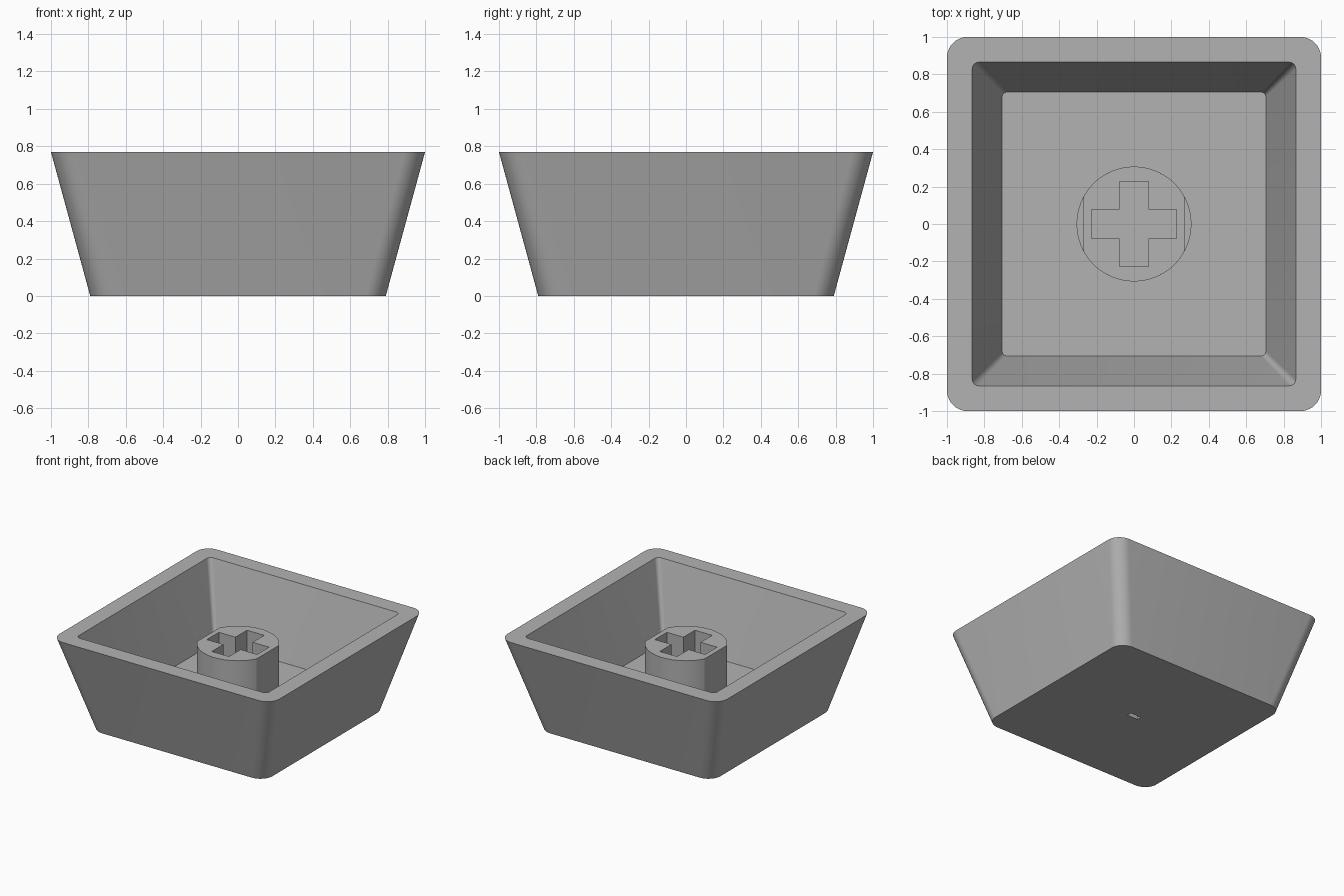
import bpy, bmesh, math

if "Cube" in bpy.data.objects:
    bpy.data.objects.remove(bpy.data.objects["Cube"])

plastic = bpy.data.materials.new("light_grey_plastic")
plastic.diffuse_color = (0.45, 0.45, 0.45, 1)
plastic.use_nodes = True
plastic.node_tree.nodes["Principled BSDF"].inputs["Base Color"].default_value = plastic.diffuse_color


def new_object(name, mesh):
    ob = bpy.data.objects.new(name, mesh)
    bpy.context.collection.objects.link(ob)
    if not mesh.materials:
        mesh.materials.append(plastic)
    return ob


def rounded_square(half, radius, steps=10):
    """Corner-rounded square as a list of (x, y), counter-clockwise."""
    points = []
    c = half - radius
    for k, (sx, sy) in enumerate([(1, 1), (-1, 1), (-1, -1), (1, -1)]):
        for i in range(steps + 1):
            a = math.pi / 2 * (k + i / steps)
            points.append((sx * c + radius * math.cos(a), sy * c + radius * math.sin(a)))
    return points


def smooth(ob):
    bpy.ops.object.select_all(action='DESELECT')
    ob.select_set(True)
    bpy.context.view_layer.objects.active = ob
    bpy.ops.object.shade_smooth_by_angle(angle=math.radians(30))


# Hollow tapered shell: outer base, outer rim, inner rim, inner floor
bm = bmesh.new()
rings = []
for half, radius, z in [(0.79, 0.11, 0), (1.0, 0.11, 0.77), (0.865, 0.035, 0.77), (0.705, 0.025, 0.17)]:
    rings.append([bm.verts.new((x, y, z)) for x, y in rounded_square(half, radius)])
for a, b in zip(rings, rings[1:]):
    for i in range(len(a)):
        j = (i + 1) % len(a)
        bm.faces.new((a[i], a[j], b[j], b[i]))
bm.faces.new(rings[0][::-1])
bm.faces.new(rings[-1])
mesh = bpy.data.meshes.new("shell")
bm.to_mesh(mesh)
bm.free()
shell = new_object("shell", mesh)

# Small slot recessed in the underside
bm = bmesh.new()
bmesh.ops.create_cube(bm, size=1)
bmesh.ops.scale(bm, vec=(0.10, 0.04, 0.08), verts=bm.verts)
mesh = bpy.data.meshes.new("slot_cutter")
bm.to_mesh(mesh)
bm.free()
cutter = new_object("slot_cutter", mesh)
cut = shell.modifiers.new("slot", 'BOOLEAN')
cut.object = cutter
cut.operation = 'DIFFERENCE'
cut.solver = 'EXACT'
bpy.context.view_layer.objects.active = shell
bpy.ops.object.modifier_apply(modifier=cut.name)
bpy.data.objects.remove(cutter)
smooth(shell)


def prism(name, outlines, z0, z1):
    """Extruded flat profile; outlines after the first become holes."""
    curve = bpy.data.curves.new(name + "_profile", 'CURVE')
    curve.dimensions = '2D'
    curve.fill_mode = 'BOTH'
    curve.extrude = (z1 - z0) / 2
    for pts in outlines:
        s = curve.splines.new('POLY')
        s.points.add(len(pts) - 1)
        for p, (x, y) in zip(s.points, pts):
            p.co = (x, y, 0, 1)
        s.use_cyclic_u = True
    temp = bpy.data.objects.new("temp", curve)
    bpy.context.collection.objects.link(temp)
    bpy.context.view_layer.update()
    mesh = bpy.data.meshes.new_from_object(temp.evaluated_get(bpy.context.evaluated_depsgraph_get()))
    bpy.data.objects.remove(temp)
    bm = bmesh.new()
    bm.from_mesh(mesh)
    bmesh.ops.remove_doubles(bm, verts=bm.verts, dist=0.0001)
    bmesh.ops.translate(bm, verts=bm.verts, vec=(0, 0, (z0 + z1) / 2))
    bmesh.ops.recalc_face_normals(bm, faces=bm.faces)
    bm.to_mesh(mesh)
    bm.free()
    mesh.materials.clear()
    ob = new_object(name, mesh)
    smooth(ob)


# Cross-shaped socket outline
w, l = 0.078, 0.228
cross = [(w, w), (w, l), (-w, l), (-w, w), (-l, w), (-l, -w),
         (-w, -w), (-w, -l), (w, -l), (w, -w), (l, -w), (l, w)]

# Stem with flattened left and right sides on a low round foot
R, FLAT = 0.307, 0.27
circle = [(R * math.cos(math.tau * i / 64), R * math.sin(math.tau * i / 64)) for i in range(64)]
limit = math.acos(FLAT / R)
arc = [limit + (math.pi - 2 * limit) * i / 24 for i in range(25)]
stem = [(R * math.cos(a + t), R * math.sin(a + t)) for t in (0, math.pi) for a in arc]
prism("stem", [stem, cross], 0.17, 0.62)
prism("stem_foot", [circle, cross], 0.17, 0.23)
